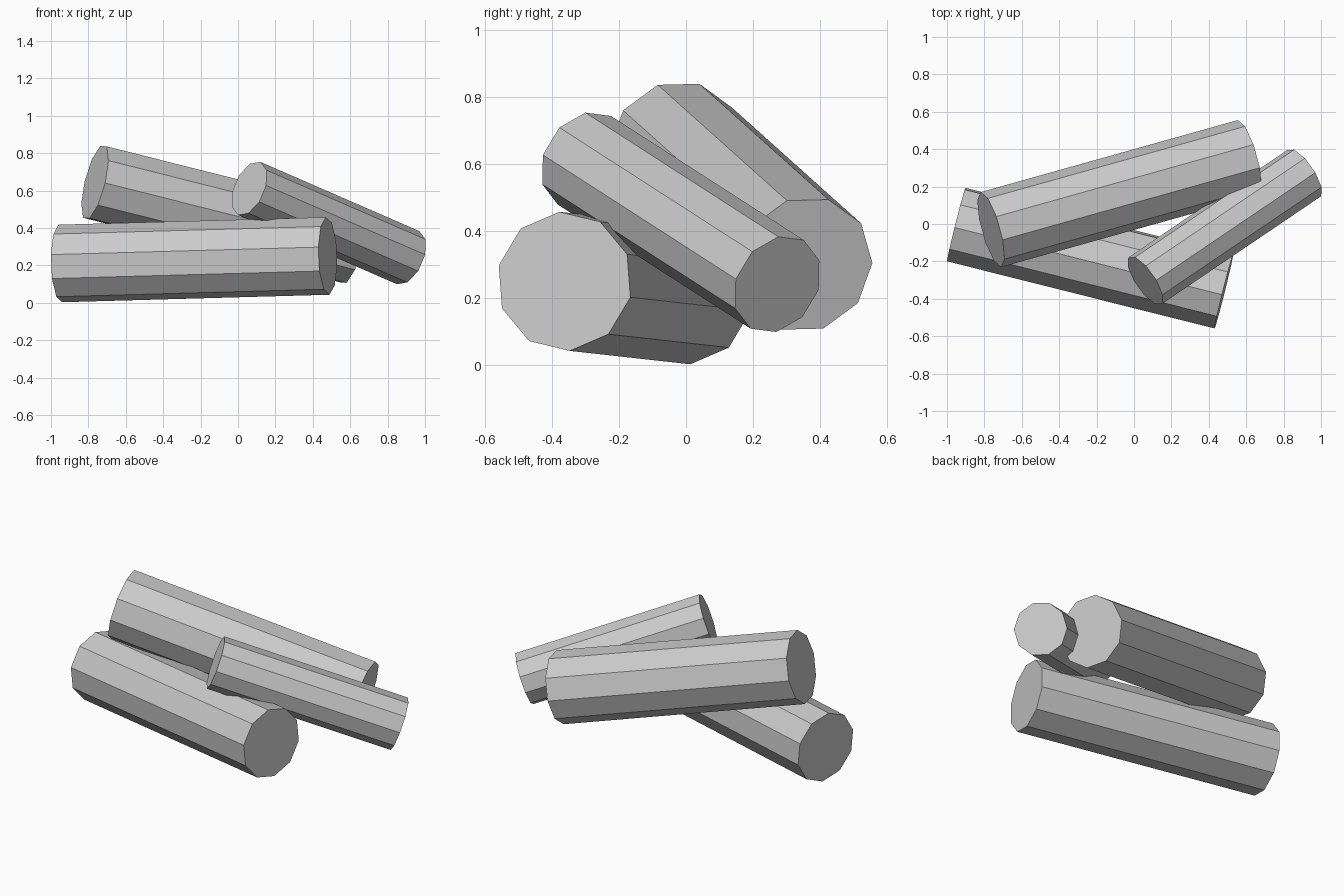
import bpy, bmesh
from math import cos, sin, tau
from mathutils import Vector

if "Cube" in bpy.data.objects:
    bpy.data.objects.remove(bpy.data.objects["Cube"])

SIDES = 10


def log(name, start, end, radius, ref_y, ref_z):
    """Ten-sided log between two points; ref is the y, z direction of one corner."""
    a, b = Vector(start), Vector(end)
    axis = (b - a).normalized()
    u = Vector((-(axis.y * ref_y + axis.z * ref_z) / axis.x, ref_y, ref_z)).normalized()
    v = axis.cross(u)
    bm = bmesh.new()
    rings = []
    for centre in (a, b):
        rings.append([bm.verts.new(centre + radius * (cos(tau * i / SIDES) * u + sin(tau * i / SIDES) * v))
                      for i in range(SIDES)])
    # bark sides
    for i in range(SIDES):
        j = (i + 1) % SIDES
        bm.faces.new((rings[0][i], rings[0][j], rings[1][j], rings[1][i]))
    # cut ends
    bm.faces.new(rings[0][::-1])
    bm.faces.new(rings[1])
    mesh = bpy.data.meshes.new(name)
    bm.to_mesh(mesh)
    bm.free()
    obj = bpy.data.objects.new(name, mesh)
    bpy.context.collection.objects.link(obj)
    return obj


# large front log lying on the ground
log("front_log", (-0.95, -0.003, 0.21), (0.48, -0.362, 0.25), 0.208, 0.185, 0.08)
# large back log resting across the front log
log("back_log", (-0.765, -0.03, 0.645), (0.61, 0.355, 0.30), 0.208, 0.2, 0.005)
# small log leaning on top
log("small_log", (0.06, -0.303, 0.611), (0.91, 0.272, 0.241), 0.154, 0.003, 0.144)
